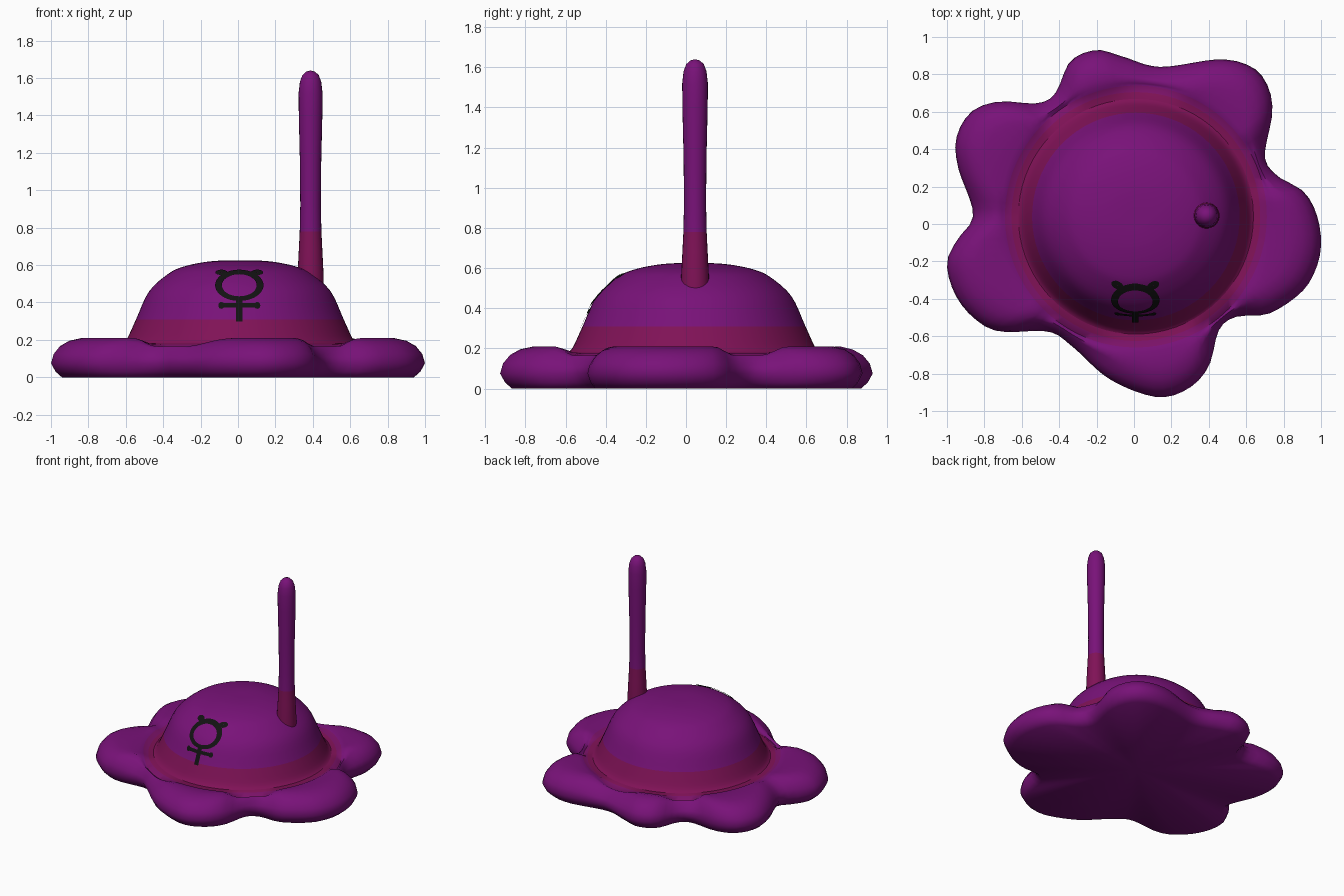
import bpy, bmesh, math
from mathutils import Vector
from mathutils.bvhtree import BVHTree

if "Cube" in bpy.data.objects:
    bpy.data.objects.remove(bpy.data.objects["Cube"])


def mat(name, rgb):
    m = bpy.data.materials.new(name)
    m.diffuse_color = (*rgb, 1)
    m.use_nodes = True
    m.node_tree.nodes["Principled BSDF"].inputs["Base Color"].default_value = m.diffuse_color
    return m


PURPLE = mat("purple", (0.19, 0.006, 0.19))
BAND = mat("magenta_band", (0.215, 0.006, 0.095))
BLEND = mat("soft_magenta", (0.20, 0.006, 0.14))
BLACK = mat("black", (0.006, 0.006, 0.006))

CX, CY = 0.01, 0.04      # dome axis
N = 120                  # segments around


def spline(pts, steps, closed=False):
    """Smooth curve through 2D points."""
    n, out = len(pts), []
    get = (lambda i: Vector(pts[i % n])) if closed else (lambda i: Vector(pts[max(0, min(n - 1, i))]))
    for i in range(n if closed else n - 1):
        a, b, c, d = (get(i + k) for k in (-1, 0, 1, 2))
        for s in range(steps):
            t = s / steps
            out.append(0.5 * (2 * b + (c - a) * t + (2 * a - 5 * b + 4 * c - d) * t * t
                              + (3 * b - a - 3 * c + d) * t ** 3))
    if not closed:
        out.append(get(n - 1))
    return out


def finish(name, bm, mats, angle=60):
    me = bpy.data.meshes.new(name)
    bm.to_mesh(me)
    ob = bpy.data.objects.new(name, me)
    bpy.context.collection.objects.link(ob)
    for m in mats:
        me.materials.append(m)
    bpy.ops.object.select_all(action='DESELECT')
    ob.select_set(True)
    bpy.context.view_layer.objects.active = ob
    bpy.ops.object.shade_smooth_by_angle(angle=math.radians(angle))
    return ob


def loft(loops, caps, rule):
    """Skin closed loops, fan the ends to cap points, set material by rule(centre)."""
    bm = bmesh.new()
    rows = [[bm.verts.new(p) for p in lp] for lp in loops]
    for a, b in zip(rows, rows[1:]):
        n = len(a)
        for i in range(n):
            bm.faces.new((a[i], a[(i + 1) % n], b[(i + 1) % n], b[i]))
    for row, cap in zip((rows[0], rows[-1]), caps):
        if cap:
            c = bm.verts.new(cap)
            for i in range(len(row)):
                bm.faces.new((row[i], row[(i + 1) % len(row)], c))
    bmesh.ops.recalc_face_normals(bm, faces=bm.faces)
    for f in bm.faces:
        f.material_index = rule(f.calc_center_median())
    return bm


def circle(x, y, r, z, n):
    return [(x + r * math.cos(2 * math.pi * i / n), y + r * math.sin(2 * math.pi * i / n), z)
            for i in range(n)]


# Lobed base: outline resampled by angle about the dome axis
outline = spline([(1.0, -.08), (.97, .07), (.90, .18), (.77, .255), (.70, .36), (.74, .60),
                  (.71, .75), (.62, .845), (.45, .88), (.14, .84), (-.06, .895), (-.20, .93),
                  (-.34, .87), (-.42, .70), (-.52, .645), (-.72, .655), (-.87, .60), (-.95, .46),
                  (-.94, .30), (-.86, .05), (-.95, -.09), (-1.0, -.21), (-.96, -.37), (-.86, -.50),
                  (-.72, -.575), (-.46, -.575), (-.33, -.655), (-.13, -.83), (.12, -.925),
                  (.29, -.88), (.40, -.76), (.455, -.565), (.55, -.495), (.72, -.48), (.90, -.36),
                  (.98, -.22)], 12, True)
polar = sorted((math.atan2(p.y - CY, p.x - CX) % (2 * math.pi), math.hypot(p.x - CX, p.y - CY))
               for p in outline)
polar = [(polar[-1][0] - 2 * math.pi, polar[-1][1])] + polar + [(polar[0][0] + 2 * math.pi, polar[0][1])]


def radius(a):
    for (a0, r0), (a1, r1) in zip(polar, polar[1:]):
        if a0 <= a <= a1:
            return r0 + (r1 - r0) * (a - a0) / max(a1 - a0, 1e-9)


RING = 0.70
rim = [(.06, 0, 1), (.025, .03, .5), (0, .075, 0), (.015, .125, .15), (.05, .167, .4),
       (.10, .195, .6), (.17, .21, .75)]
loops = [[] for _ in range(len(rim) + 4)]
for i in range(N):
    a = 2 * math.pi * i / N
    R = radius(a)
    w = R - RING
    t = max(0, min(1, (R - .77) / .16))
    H = .165 + .045 * t * t * (3 - 2 * t)
    prof = [(R - (o if z < .07 else min(o, w * f)), z if z < .1 else .075 + (z - .075) * (H - .075) / .135)
            for o, z, f in rim]
    prof += [(RING + w * .1, H - .008), (RING, H - .014), (.665, .176), (.57, .185)]
    for lp, (r, z) in zip(loops, prof):
        lp.append((CX + r * math.cos(a), CY + r * math.sin(a), z))


def base_rule(c):
    d = math.hypot(c.x - CX, c.y - CY)
    return 0 if c.z < .1 or d > RING - .003 else (2 if d > .66 else 1)


finish("lobed_base", loft(loops, [(CX, CY, 0), (CX, CY, .185)], base_rule), [PURPLE, BAND, BLEND])

# Dome, with a ring edge exactly at the top of the band
BAND_Z = .31
dome_pts = [(0, .625), (.10, .624), (.195, .615), (.30, .592), (.38, .555), (.485, .46),
            (.555, BAND_Z), (.607, .20), (.645, .172)]
dome_loops = [circle(CX, CY, p.x, p.y, 72) for p in spline(dome_pts, 4)[1:]]
dome_bm = loft(dome_loops, [(CX, CY, .625), None], lambda c: int(c.z < BAND_Z))
for f in dome_bm.faces:
    if f.normal.z < 0:
        f.normal_flip()
dome_bm.normal_update()
tree = BVHTree.FromBMesh(dome_bm)
finish("dome", dome_bm, [PURPLE, BAND])

# Tall rod with rounded tip
rod = [(.07, .46), (.069, .56), (.063, .68), (.058, .78), (.055, .92), (.057, 1.15), (.063, 1.40),
       (.064, 1.52), (.057, 1.58), (.044, 1.615), (.024, 1.634)]
finish("rod", loft([circle(.388, .045, r, z, 24) for r, z in rod],
                   [(.388, .045, .46), (.388, .045, 1.64)], lambda c: int(c.z < .78)), [PURPLE, BAND])

# Painted mark: thin patches laid on the front of the dome
mark = bmesh.new()


def patch(fn, nu, nv):
    grid = []
    for i in range(nu + 1):
        row = []
        for j in range(nv + 1):
            x, z = fn(i / nu, j / nv)
            hit, nor, _, _ = tree.ray_cast(Vector((x, -2, z)), Vector((0, 1, 0)))
            row.append(mark.verts.new(hit + nor * .006))
        grid.append(row)
    for i in range(nu):
        for j in range(nv):
            f = mark.faces.new((grid[i][j], grid[i + 1][j], grid[i + 1][j + 1], grid[i][j + 1]))
            f.normal_update()
            if f.normal.y > 0:
                f.normal_flip()


def ring(x, z, rx, rz, ix, iz):
    patch(lambda u, v: (x + (ix + (rx - ix) * v) * math.cos(u * 2 * math.pi),
                        z + (iz + (rz - iz) * v) * math.sin(u * 2 * math.pi)), 48, 3)


def bar(x0, x1, z0, z1):
    patch(lambda u, v: (x0 + (x1 - x0) * u, z0 + (z1 - z0) * v), 8, 6)


MX = .007
ring(MX, .488, .128, .082, .092, .058)
for s in (-1, 1):
    ring(MX + s * .095, .556, .032, .014, .002, .001)     # horns
    ring(MX + s * .095, .382, .016, .018, .002, .001)     # crossbar ends
bar(MX - .10, MX + .10, .371, .394)
bar(MX - .017, MX + .017, .296, .415)
bmesh.ops.remove_doubles(mark, verts=mark.verts, dist=.0005)
finish("painted_mark", mark, [BLACK])
